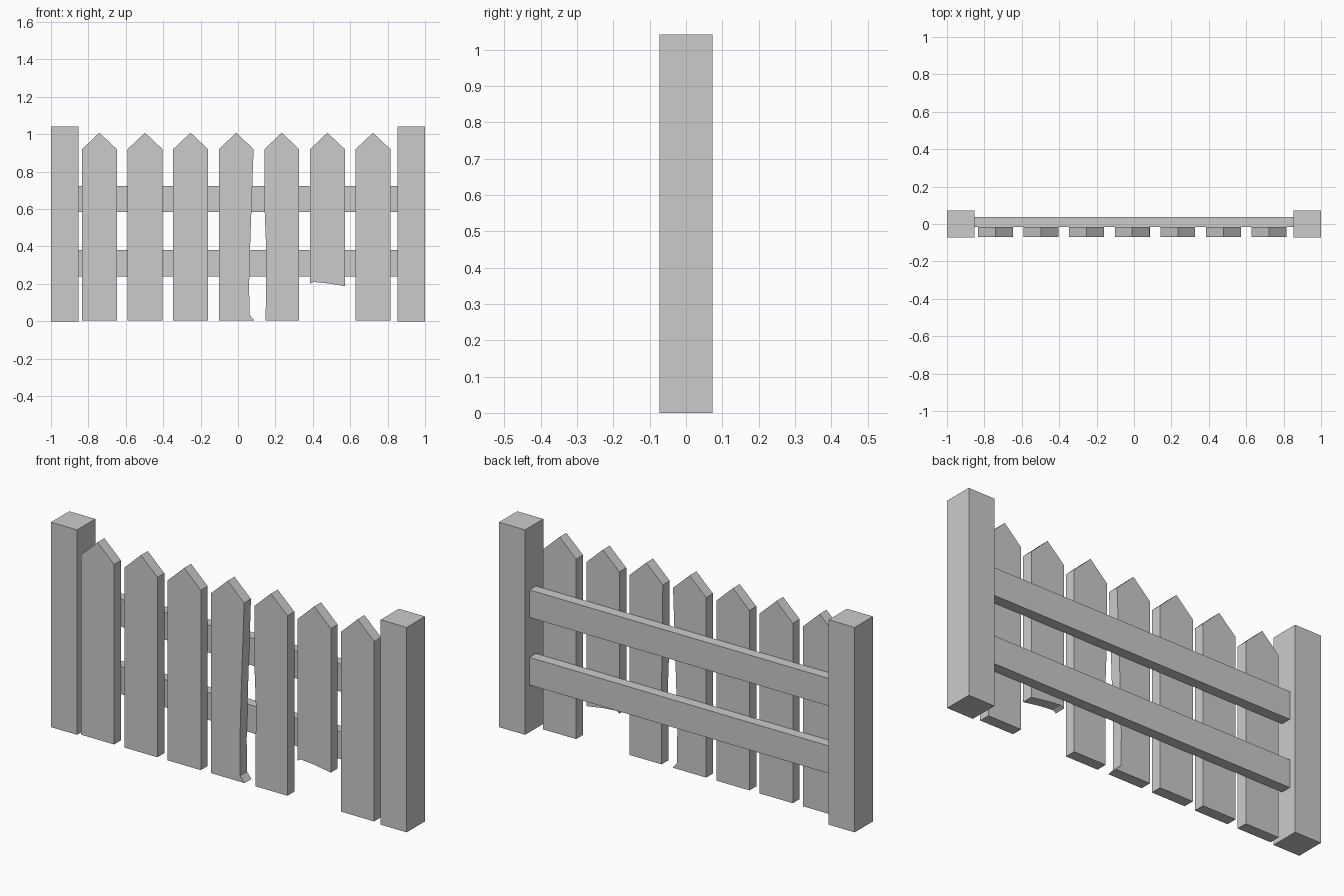
import bpy

if "Cube" in bpy.data.objects:
    bpy.data.objects.remove(bpy.data.objects["Cube"])


def prism(name, outline, y0, y1):
    """Extrude an (x, z) outline, counter-clockwise from the front, between y0 and y1."""
    n = len(outline)
    verts = [(x, y0, z) for x, z in outline] + [(x, y1, z) for x, z in outline]
    faces = [tuple(range(n)), tuple(range(2 * n - 1, n - 1, -1))]
    faces += [(i, n + i, n + (i + 1) % n, (i + 1) % n) for i in range(n)]
    mesh = bpy.data.meshes.new(name)
    mesh.from_pydata(verts, [], faces)
    mesh.update()
    obj = bpy.data.objects.new(name, mesh)
    bpy.context.collection.objects.link(obj)
    return obj


def rect(x0, x1, z0, z1):
    return [(x0, z0), (x1, z0), (x1, z1), (x0, z1)]


# End posts
prism("post_left", rect(-1, -0.854, 0, 1.042), -0.073, 0.073)
prism("post_right", rect(0.854, 1, 0, 1.042), -0.073, 0.073)

# Horizontal rails between the posts
prism("rail_lower", rect(-0.855, 0.855, 0.24, 0.38), -0.015, 0.037)
prism("rail_upper", rect(-0.855, 0.855, 0.583, 0.723), -0.015, 0.037)

# Pointed pickets: default lower edge and sides, with damaged variants
HALF, BASE, SHOULDER, PEAK = 0.093, 0.005, 0.92, 1.008
intact = [(-HALF, BASE), (HALF, BASE)]
damaged = {
    # split right edge
    3: [(-HALF, BASE), (0.096, BASE), (0.071, 0.035), (0.069, 0.2),
        (0.076, 0.45), (0.087, 0.75)],
    # slightly worn left edge
    4: [(-0.092, 0.6), (-0.085, 0.42), (-0.086, BASE), (HALF, BASE)],
    # lower end snapped off
    5: [(-HALF, 0.2), (-0.075, 0.21), (0.0, 0.203), (HALF, 0.188)],
}
for i in range(7):
    cx = -0.741 + 0.2438 * i
    outline = damaged.get(i, intact) + [(HALF, SHOULDER), (0, PEAK), (-HALF, SHOULDER)]
    prism(f"picket_{i + 1}", [(cx + x, z) for x, z in outline], -0.07, -0.015)
